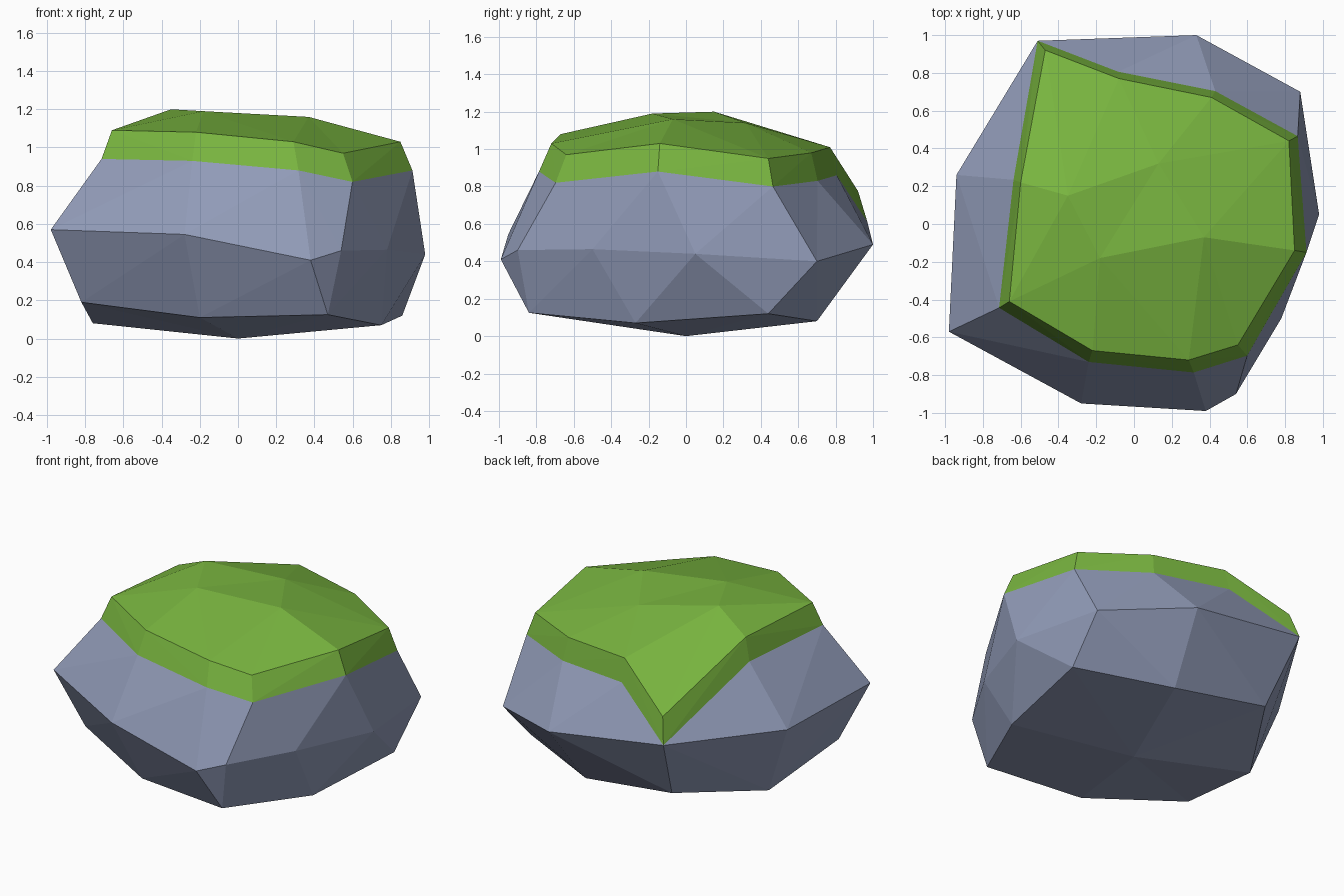
import bpy
import bmesh
from mathutils import Vector

default_cube = bpy.data.objects.get("Cube")
if default_cube:
    bpy.data.objects.remove(default_cube, do_unlink=True)


def make_material(name, color):
    material = bpy.data.materials.new(name)
    material.use_nodes = True
    material.diffuse_color = color
    shader = material.node_tree.nodes["Principled BSDF"]
    shader.inputs["Base Color"].default_value = color
    shader.inputs["Roughness"].default_value = 0.9
    return material


def ring(*points):
    return [Vector(point) for point in points]


def add_face(bm, cache, points):
    """Add a face from positions, sharing corners and skipping collapsed ones."""
    keys = list(dict.fromkeys(tuple(point) for point in points))
    if len(keys) < 3:
        return
    for key in keys:
        if key not in cache:
            cache[key] = bm.verts.new(key)
    bm.faces.new([cache[key] for key in keys])


def bridge(bm, cache, lower, upper):
    """Join two rings with facets, folding each quad outwards."""
    count = len(lower)
    for i in range(count):
        j = (i + 1) % count
        a, b, c, d = lower[i], lower[j], upper[j], upper[i]
        if len({tuple(p) for p in (a, b, c, d)}) < 4:
            add_face(bm, cache, (a, b, c, d))
            continue
        normal = (b - a).cross(d - a)
        if normal.dot(c - a) <= normal.dot(d - a):
            triangles = ((a, b, d), (b, c, d))
        else:
            triangles = ((a, b, c), (a, c, d))
        for triangle in triangles:
            add_face(bm, cache, triangle)


def finish(bm, name, material):
    mesh = bpy.data.meshes.new(name)
    bm.to_mesh(mesh)
    bm.free()
    mesh.materials.append(material)
    part = bpy.data.objects.new(name, mesh)
    bpy.context.collection.objects.link(part)
    return part


grass_green = make_material("grass green", (0.19, 0.46, 0.05, 1))
stone_blue = make_material("stone blue grey", (0.285, 0.33, 0.48, 1))

# Horizontal rings of the boulder, counter-clockwise from the front right corner
rim = ring(
    (-.66, -.41, 1.09), (-.22, -.67, 1.08), (.29, -.72, 1.03), (.55, -.64, .97),
    (.85, -.14, 1.03), (.82, .44, .95), (.41, .67, .98), (-.08, .77, 1.01),
    (-.47, .92, .775), (-.6, .22, 1.08))
waist = ring(
    (-.98, -.57, .57), (-.28, -.95, .545), (.38, -.99, .41), (.54, -.9, .46),
    (.78, -.5, .465), (.98, .05, .44), (.88, .7, .4), (.33, 1, .49),
    (-.51, .97, .61), (-.94, .26, .56))
foot = ring(
    (-.82, -.46, .19), (-.2, -.74, .11), (.47, -.84, .125), (.75, -.27, .07),
    (.86, .44, .12), (.26, .7, .08), (-.42, .75, .18), (-.76, .2, .08))
crown = ring((-.35, .15, 1.2), (-.18, -.18, 1.19), (.37, -.07, 1.16), (.13, .32, 1.14))

# Lower hem of the grass flares out below the rim and meets the waist at one corner
hem = []
for point in rim:
    flare = 1.07 - .03 * point.y
    hem.append(Vector((point.x * flare, point.y * flare, point.z - .15)))
hem[8] = waist[8]

# Grass cap: domed top and hanging band
west, south, east, north = crown
inner = [south] * 3 + [east] * 3 + [north] * 2 + [west] * 2
bm, cache = bmesh.new(), {}
bridge(bm, cache, hem, rim)
bridge(bm, cache, rim, inner)
add_face(bm, cache, (west, south, north))
add_face(bm, cache, (south, east, north))
finish(bm, "grass_cap", grass_green)

# Stone body: sides and shallow pointed underside
corner, side = foot[2], foot[4]
base = foot[:2] + [corner, corner, foot[3], side, side] + foot[5:]
bottom = Vector((0, 0, 0))
bm, cache = bmesh.new(), {}
bridge(bm, cache, waist, hem)
bridge(bm, cache, base, waist)
bridge(bm, cache, [bottom] * len(base), base)
finish(bm, "stone_body", stone_blue)
